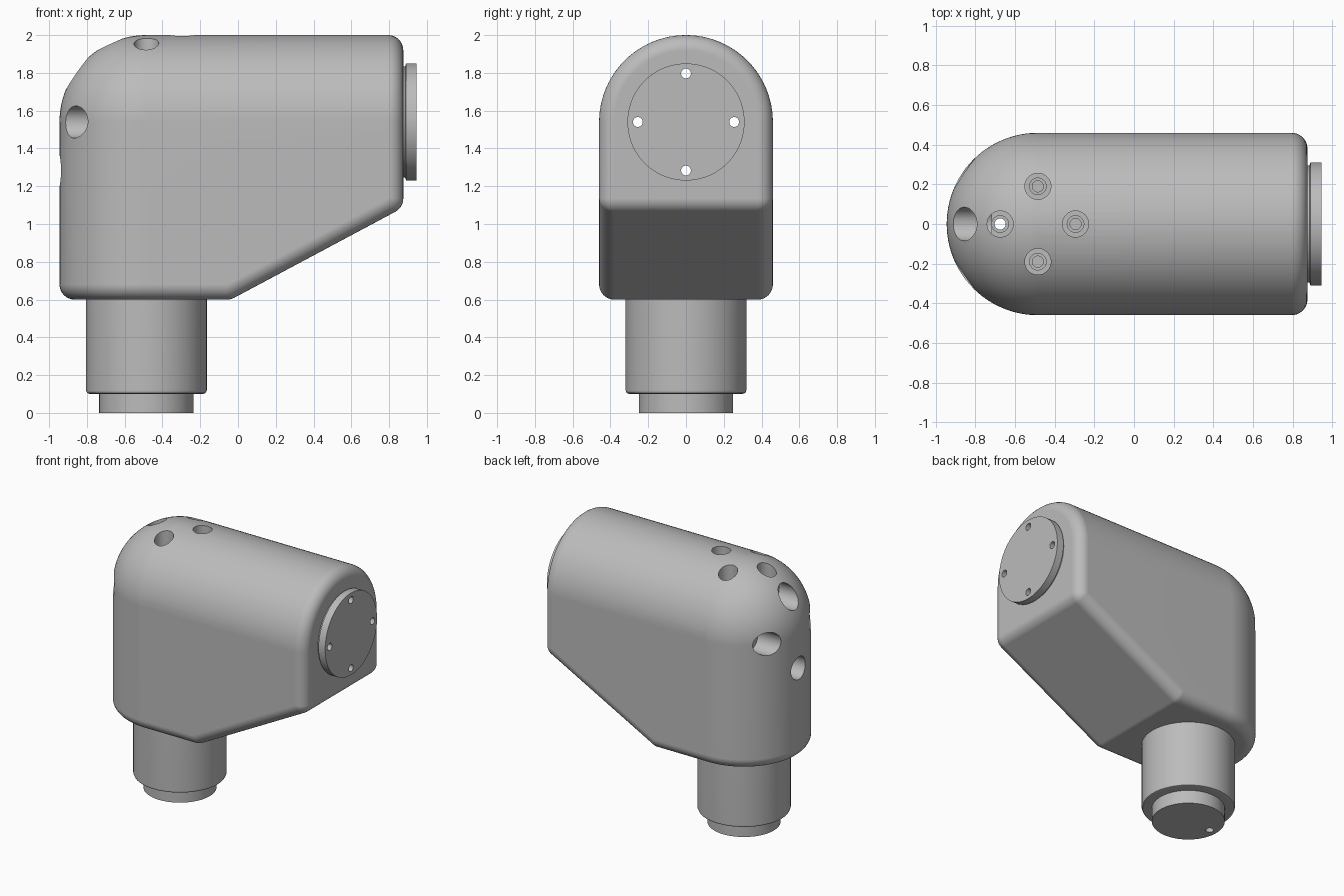
import bpy, bmesh
from math import sin, cos, pi, atan2, sqrt
from mathutils import Matrix, Vector

if "Cube" in bpy.data.objects:
    bpy.data.objects.remove(bpy.data.objects["Cube"], do_unlink=True)

grey = bpy.data.materials.new("machined_grey")
grey.use_nodes = True
grey.diffuse_color = (0.5, 0.5, 0.5, 1)
grey.node_tree.nodes["Principled BSDF"].inputs["Base Color"].default_value = (0.5, 0.5, 0.5, 1)

CX, CZ, R = -0.485, 1.54, 0.46        # elbow centre and radius
FILLET, END_X, BASE_Z = 0.08, 0.875, 0.6
SLOPE = 0.534                         # sloped underside: z = 0.62 + SLOPE * x
X_AXIS = Matrix.Rotation(pi / 2, 4, 'Y')


def steps(a, b, n):
    return [a + (b - a) * i / n for i in range(n + 1)]


def add_object(name, bm):
    mesh = bpy.data.meshes.new(name)
    bmesh.ops.recalc_face_normals(bm, faces=bm.faces)
    bm.to_mesh(mesh)
    bm.free()
    mesh.materials.append(grey)
    ob = bpy.data.objects.new(name, mesh)
    bpy.context.collection.objects.link(ob)
    return ob


def lathe(name, profile, matrix, segments=48):
    """Revolve (radius, height) pairs round local z; both ends are capped."""
    bm = bmesh.new()
    rings = [[bm.verts.new((r * cos(2 * pi * i / segments), r * sin(2 * pi * i / segments), h))
              for i in range(segments)] for r, h in profile]
    for low, high in zip(rings, rings[1:]):
        for i in range(segments):
            j = (i + 1) % segments
            bm.faces.new((low[i], low[j], high[j], high[i]))
    bm.faces.new(rings[0])
    bm.faces.new(rings[-1])
    bm.transform(matrix)
    return add_object(name, bm)


def make_housing():
    """Convex elbow: domed corner, filleted arch end, filleted base and sloped underside."""
    pts = []
    inner = R - FILLET
    quarter = steps(0, pi / 2, 8)
    for t in steps(0, pi, 48):
        c, s = cos(t), sin(t)
        for p in steps(0, pi / 2, 24):
            pts.append((CX - R * s * sin(p), R * c, CZ + R * s * cos(p)))
        for a in quarter:
            rad = inner + FILLET * cos(a)
            out = FILLET * (1 - sin(a))
            pts.append((END_X - out, rad * c, CZ + rad * s))
            pts.append((CX - rad * s, rad * c, BASE_Z + out))
    # rounded corners at both ends of the sloped underside
    lean = sqrt(1 + SLOPE ** 2)
    normal = atan2(-1, SLOPE)
    low_x = (BASE_Z + FILLET - 0.62 - FILLET * lean) / SLOPE
    high_x = END_X - FILLET
    high_z = 0.62 + SLOPE * high_x + FILLET * lean
    for x, z, angles in ((low_x, BASE_Z + FILLET, steps(-pi / 2, normal, 4)),
                         (high_x, high_z, steps(normal, 0, 8))):
        for p in angles:
            for q in quarter:
                for side in (-1, 1):
                    pts.append((x + FILLET * sin(q) * cos(p),
                                side * (inner + FILLET * cos(q)),
                                z + FILLET * sin(q) * sin(p)))
    bm = bmesh.new()
    for p in pts:
        bm.verts.new(p)
    bmesh.ops.remove_doubles(bm, verts=bm.verts, dist=0.0005)
    hull = bmesh.ops.convex_hull(bm, input=bm.verts)
    spare = {g for g in hull["geom_interior"] + hull["geom_unused"]
             if isinstance(g, bmesh.types.BMVert)}
    bmesh.ops.delete(bm, geom=list(spare), context='VERTS')
    bmesh.ops.dissolve_limit(bm, angle_limit=0.005, verts=bm.verts, edges=bm.edges)
    return add_object("housing", bm)


# Main parts
housing = make_housing()
stand = Matrix.Translation((CX, 0, 0))
column = lathe("column", [(0.3, 0.1), (0.314, 0.106), (0.32, 0.12), (0.32, 0.64)], stand, 96)
foot = lathe("foot", [(0.25, 0), (0.25, 0.12)], stand, 96)
flange = lathe("flange", [(0.295, 0.85), (0.295, 0.885), (0.31, 0.89), (0.31, 0.945)],
               Matrix.Translation((0, 0, CZ)) @ X_AXIS, 96)

# Bolt holes: horizontal ones run right through, vertical ones are stepped
horizontal, vertical = [], []
for dy, dz in ((1, 0), (-1, 0), (0, 1), (0, -1)):
    place = Matrix.Translation((0, dy * 0.255, CZ + dz * 0.257)) @ X_AXIS
    horizontal.append(lathe("side_bolt_cutter",
                            [(0.085, -1.2), (0.085, -0.72), (0.026, -0.72), (0.026, 1.2)], place, 32))
    bottom = -0.1 if dz == -1 else 0.3
    place = Matrix.Translation((CX + dz * 0.19, dy * 0.19, 0))
    vertical.append(lathe("top_bolt_cutter",
                          [(0.028, bottom), (0.028, 1.75), (0.042, 1.75), (0.042, 1.86),
                           (0.066, 1.86), (0.066, 2.2)], place, 32))

for part, cutters in ((housing, horizontal + vertical), (flange, horizontal),
                      (column, vertical), (foot, vertical[-1:])):
    for cutter in cutters:
        mod = part.modifiers.new("bolt_hole", 'BOOLEAN')
        mod.operation, mod.solver, mod.object = 'DIFFERENCE', 'EXACT', cutter
    bpy.context.view_layer.update()
    result = bpy.data.meshes.new_from_object(
        part.evaluated_get(bpy.context.evaluated_depsgraph_get()))
    part.modifiers.clear()
    part.data = result

for cutter in horizontal + vertical:
    bpy.data.objects.remove(cutter, do_unlink=True)

# Smooth curves, crisp rims, flat planes
for part in (housing, column, foot, flange):
    bpy.ops.object.select_all(action='DESELECT')
    part.select_set(True)
    bpy.context.view_layer.objects.active = part
    bpy.ops.object.shade_smooth_by_angle(angle=0.5)
    weighted = part.modifiers.new("weighted_normals", 'WEIGHTED_NORMAL')
    weighted.keep_sharp = True
